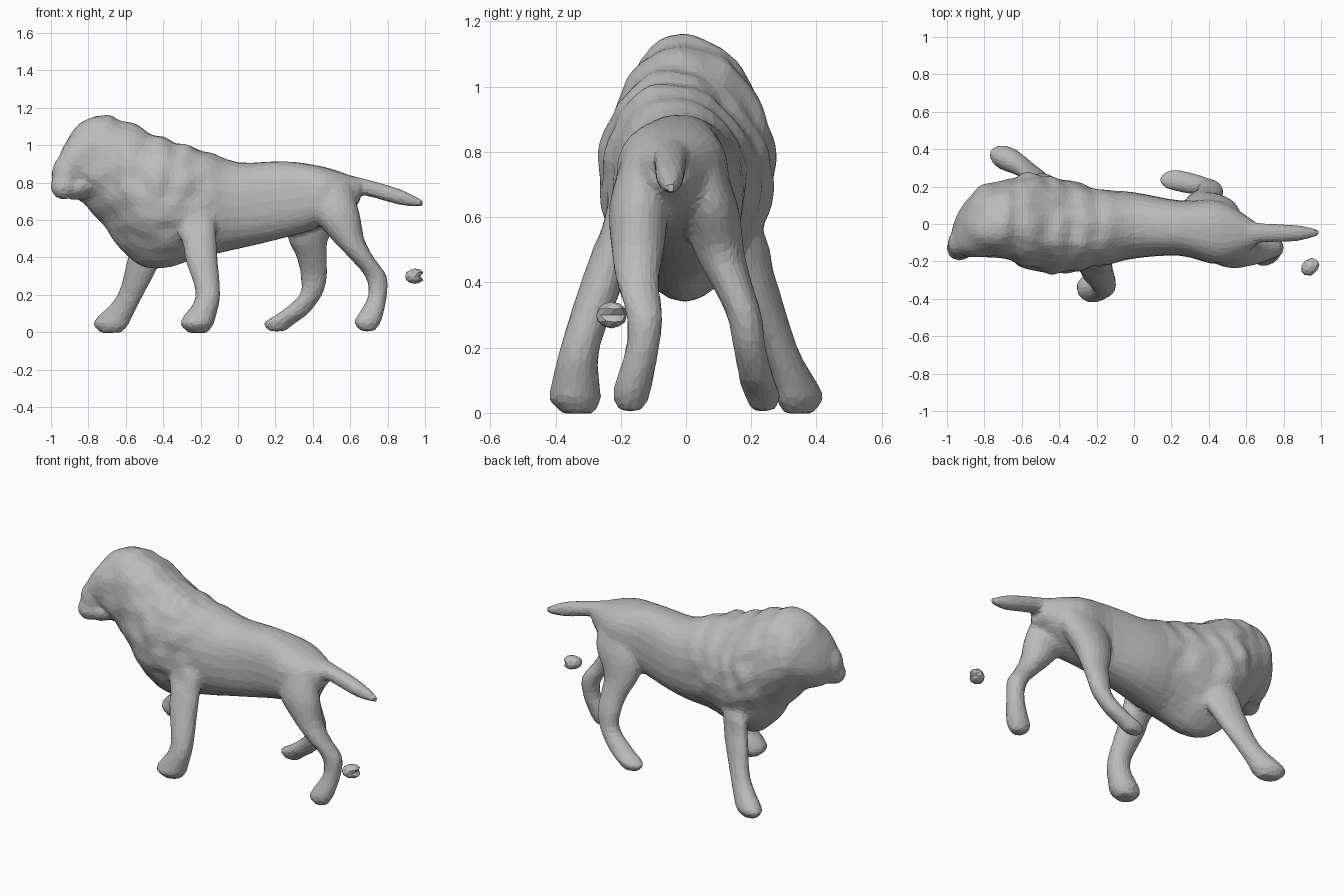
import bpy, bmesh, math
from mathutils import Vector, Matrix, noise

if "Cube" in bpy.data.objects:
    bpy.data.objects.remove(bpy.data.objects["Cube"])

SIDES = 24
fur = bpy.data.materials.new("grey")
fur.diffuse_color = (0.5, 0.5, 0.5, 1)
fur.use_nodes = True
fur.node_tree.nodes["Principled BSDF"].inputs["Base Color"].default_value = fur.diffuse_color


def clamp(t):
    return max(0, min(1, t))


def smooth_rows(rows, steps=4):
    """Catmull-Rom interpolation through the rows."""
    rows = [Vector(r) for r in rows]
    out = []
    for i in range(len(rows) - 1):
        b, c = rows[i], rows[i + 1]
        a = rows[i - 1] if i else b
        d = rows[i + 2] if i + 2 < len(rows) else c
        for s in range(steps):
            t = s / steps
            out.append(b + (c - a) * (t / 2) + (a - b * 2.5 + c * 2 - d * 0.5) * t ** 2
                       + (b * 1.5 - a * 0.5 - c * 1.5 + d * 0.5) * t ** 3)
    return out + [rows[-1]]


def skin(bm, rings):
    """Join rings of points into a closed tube."""
    rings = [[bm.verts.new(p) for p in ring] for ring in rings]
    for a, b in zip(rings, rings[1:]):
        for i in range(SIDES):
            j = (i + 1) % SIDES
            bm.faces.new((a[i], a[j], b[j], b[i]))
    bm.faces.new(rings[0])
    bm.faces.new(rings[-1])


def circle(power=1.0):
    for i in range(SIDES):
        a = 2 * math.pi * i / SIDES
        c, s = math.cos(a), math.sin(a)
        yield math.copysign(abs(c) ** power, c), math.copysign(abs(s) ** power, s)


def trunk(bm, rows):
    """Rows: x, z bottom, z top, y min, y max. Boxier at the rump, narrow chest."""
    rings = []
    for x, z0, z1, y0, y1 in smooth_rows(rows):
        mane = clamp((-.1 - x) / .2)
        ring = []
        for c, s in circle(1 - .17 * clamp((x + .2) / .3)):
            c *= 1 - .35 * mane * min(0, s) ** 2
            ring.append((x, (y0 + y1) / 2 + (y1 - y0) / 2 * c - .03 * mane * max(0, s) ** 2,
                         (z0 + z1) / 2 + (z1 - z0) / 2 * s))
        rings.append(ring)
    skin(bm, rings)


def leg(bm, profile, xs, ys, length=1.0, width=1.0, yaw=0.0):
    """Profile rows: height, half length, half width; xs and ys place the centres."""
    rows = smooth_rows([(z, rx * length, ry * width, x, y)
                        for (z, rx, ry), x, y in zip(profile, xs, ys)])
    co, si = math.cos(yaw), math.sin(yaw)
    skin(bm, [[(x + rx * c * co - ry * s * si, y + rx * c * si + ry * s * co, z)
               for c, s in circle()] for z, rx, ry, x, y in rows])


def ball(bm, centre, radii):
    m = Matrix.Translation(centre) @ Matrix.Diagonal((*radii, 1))
    bmesh.ops.create_icosphere(bm, subdivisions=3, radius=1, matrix=m)


def make_object(name, bm):
    bmesh.ops.recalc_face_normals(bm, faces=bm.faces)
    me = bpy.data.meshes.new(name)
    bm.to_mesh(me)
    bm.free()
    ob = bpy.data.objects.new(name, me)
    bpy.context.collection.objects.link(ob)
    return ob


def bake(ob):
    dg = bpy.context.evaluated_depsgraph_get()
    me = bpy.data.meshes.new_from_object(ob.evaluated_get(dg))
    ob.modifiers.clear()
    ob.data = me


bm = bmesh.new()

# Head, mane and trunk
trunk(bm, [(-.972, .79, .89, -.13, -.02), (-.93, .73, 1.0, -.17, .08),
           (-.83, .69, 1.13, -.18, .2), (-.7, .54, 1.163, -.185, .235),
           (-.55, .37, 1.11, -.245, .275), (-.4, .34, 1.04, -.27, .25),
           (-.2, .4, .985, -.235, .19), (0, .445, .91, -.185, .17),
           (.25, .505, .915, -.17, .125), (.46, .57, .885, -.215, .125),
           (.65, .69, .82, -.12, .01)])

# Muzzle, bridge of the nose and jaw, turned towards the front
ball(bm, (-.935, -.13, .778), (.068, .067, .068))
ball(bm, (-.918, -.105, .84), (.079, .08, .11))
ball(bm, (-.86, -.09, .775), (.085, .085, .07))

# Tail
trunk(bm, [(.5, .74, .86, -.12, .02), (.66, .735, .825, -.1, .005),
           (.87, .68, .764, -.092, -.006), (.992, .67, .705, -.06, -.03)])

# Front legs: one striding forward
front = [(.72, .105, .05), (.42, .09, .066), (.2, .066, .061),
         (.08, .088, .076), (.04, .089, .08), (-.003, .052, .047)]
leg(bm, front, (-.23, -.2, -.16, -.208, -.22, -.215),
    (-.155, -.25, -.325, -.339, -.34, -.33))
leg(bm, front, (-.4, -.49, -.575, -.66, -.68, -.68),
    (.13, .21, .288, .34, .348, .345), 1.12, .82, -.42)

# Hind legs: one trailing
hind = [(.8, .11, .07), (.64, .128, .092), (.5, .089, .081), (.4, .067, .066),
        (.3, .059, .056), (.2, .05, .052), (.1, .067, .057), (.05, .071, .057),
        (.005, .037, .034)]
leg(bm, hind, (.49, .522, .587, .66, .737, .747, .712, .69, .695),
    (-.12, -.143, -.148, -.148, -.127, -.133, -.158, -.168, -.17))
leg(bm, hind, (.43, .405, .375, .395, .406, .39, .295, .222, .21),
    (.03, .07, .1, .138, .178, .195, .218, .235, .237), 1.22, .97)

# Fuse everything into one skin
lion = make_object("lion_body", bm)
m = lion.modifiers.new("fuse", 'REMESH')
m.mode = 'VOXEL'
m.voxel_size = 0.013
m = lion.modifiers.new("soften", 'SMOOTH')
m.iterations = 9
bake(lion)

# Rolls and tufts of the mane
normals = [v.normal.copy() for v in lion.data.vertices]
for v, n in zip(lion.data.vertices, normals):
    x, y, z = v.co
    fade = clamp((-.08 - x) / .1) * clamp((z - .38) / .1)
    if abs(y) < .28 and fade > 0:
        rolls = clamp((x + .75) / .1) * clamp((z - .6) / .2)
        phase = 2 * math.pi * (x - .15 * z) / .15 + 2 * noise.noise(v.co * 4)
        bump = .005 * rolls * math.sin(phase)
        bump += .012 * max(.2, clamp((x + .95) / .1)) * noise.noise(v.co * 9)
        v.co += n * bump * fade

# Reduce to irregular flat facets
m = lion.modifiers.new("facets", 'DECIMATE')
m.ratio = 0.11
bake(lion)

# Tail tuft: loose pebble with a notch in its rear end
bm = bmesh.new()
bmesh.ops.create_icosphere(bm, subdivisions=2, radius=1)
for v in bm.verts:
    if v.co.x > .3:
        v.co.x -= .8 * max(0, .6 - abs(v.co.z)) * v.co.x
    v.co = Vector((.947 + .055 * v.co.x, -.228 + .047 * v.co.y + .012 * v.co.x,
                   .3 + .041 * v.co.z))
tuft = make_object("tail_tuft", bm)

for ob in (lion, tuft):
    ob.data.materials.clear()
    ob.data.materials.append(fur)
    for p in ob.data.polygons:
        p.use_smooth = False
        p.material_index = 0
